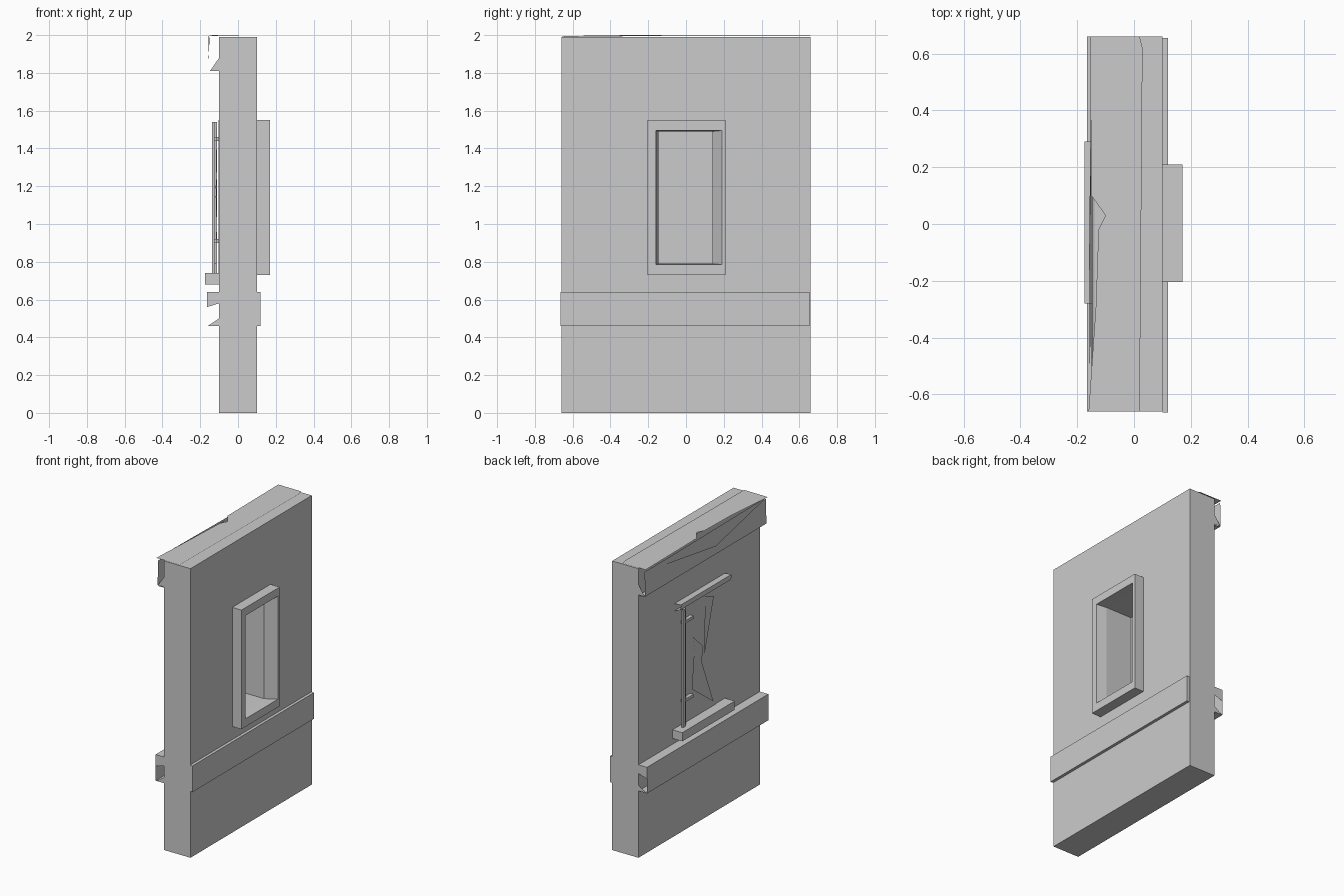
import bpy

if "Cube" in bpy.data.objects:
    bpy.data.objects.remove(bpy.data.objects["Cube"])


def mesh(name, verts, faces):
    m = bpy.data.meshes.new(name)
    m.from_pydata(verts, [], faces)
    m.update()
    o = bpy.data.objects.new(name, m)
    bpy.context.collection.objects.link(o)
    return o


def box(name, x0, x1, y0, y1, z0, z1):
    v = [(x, y, z) for x in (x0, x1) for y in (y0, y1) for z in (z0, z1)]
    return mesh(name, v, [(0, 1, 3, 2), (4, 6, 7, 5), (0, 4, 5, 1),
                          (2, 3, 7, 6), (0, 2, 6, 4), (1, 5, 7, 3)])


def ring(name, x0, x1, outer, inner0, inner1):
    """Rectangular slab facing x with a rectangular hole that may taper."""
    v = []
    for x, inn in ((x0, inner0), (x1, inner1)):
        for y0, y1, z0, z1 in (outer, inn):
            v += [(x, y0, z0), (x, y1, z0), (x, y1, z1), (x, y0, z1)]
    f = []
    for i in range(4):
        j = (i + 1) % 4
        f += [(8 + i, 8 + j, 12 + j, 12 + i), (j, i, 4 + i, 4 + j),
              (i, j, 8 + j, 8 + i), (4 + j, 4 + i, 12 + i, 12 + j)]
    return mesh(name, v, f)


def strip(name, profile, y0, y1):
    """Open shell: an xz profile swept along y."""
    n = len(profile)
    v = [(x, y, z) for y in (y0, y1) for x, z in profile]
    return mesh(name, v, [(i, i + 1, n + i + 1, n + i) for i in range(n - 1)])


def plate(name, pts):
    return mesh(name, pts, [tuple(range(len(pts)))])


# Wall slab with its window opening
hole = (-0.145, 0.14, 0.79, 1.49)
ring("wall", -0.1, 0.1, (-0.66, 0.66, 0, 1.99), hole, hole)

# Inside face: thin rail and projecting window surround
box("inner_rail", 0.1, 0.12, -0.665, 0.655, 0.46, 0.64)
ring("inner_window_surround", 0.1, 0.17, (-0.205, 0.21, 0.73, 1.55),
     hole, (-0.16, 0.19, 0.785, 1.495))

# Window pane, side bars and broken shards
box("window_pane", -0.104, -0.098, -0.17, 0.19, 0.74, 1.55)
for i, (x, y) in enumerate(((-0.138, 0.205), (-0.124, 0.175))):
    box(f"window_bar_{i}", x, x + 0.014, y, y + 0.022, 0.74, 1.54)
for i, z in enumerate((0.9, 1.44)):
    box(f"bar_link_{i}", -0.128, -0.104, 0.1, 0.205, z, z + 0.02)
shards = [((0.08, 1.3), (0.02, 0.97), (-0.02, 1.2)),
          ((0.06, 1.28), (0.1, 0.95), (-0.13, 0.78)),
          ((-0.05, 1.53), (-0.14, 1.5), (-0.03, 1.13))]
for i, s in enumerate(shards):
    plate(f"window_shard_{i}", [(-0.11 - 0.004 * k, y, z)
                                for k, (y, z) in enumerate(s)])

# Outside sill and hollow lintel
box("window_sill", -0.175, -0.1, -0.28, 0.29, 0.68, 0.74)
strip("window_lintel", [(-0.1, 1.6), (-0.15, 1.605), (-0.148, 1.57),
                        (-0.1, 1.55)], -0.28, 0.27)

# Outside rail: hollow shell with torn end caps
strip("outer_rail", [(-0.1, 0.64), (-0.165, 0.64), (-0.165, 0.46),
                     (-0.1, 0.46)], -0.66, 0.66)
for y, side in ((-0.66, "front"), (0.66, "back")):
    plate(f"rail_end_upper_{side}", [(-0.165, y, 0.56), (-0.1, y, 0.58),
                                     (-0.1, y, 0.64), (-0.165, y, 0.64)])
    plate(f"rail_end_lower_{side}", [(-0.16, y, 0.46), (-0.1, y, 0.46),
                                     (-0.1, y, 0.5)])

# Top cornice: hollow shell with a torn upper edge
strip("cornice_face", [(-0.147, 1.98), (-0.15, 1.81), (-0.14, 1.805),
                       (-0.1, 1.805)], -0.66, 0.66)
plate("cornice_top", [(0.02, -0.66, 1.996), (0.03, 0.62, 1.996),
                      (0.02, 0.66, 1.996), (-0.155, 0.66, 1.997),
                      (-0.15, 0.1, 1.997), (-0.1, 0.03, 1.998),
                      (-0.125, -0.02, 1.998), (-0.135, -0.3, 2.0),
                      (-0.16, -0.66, 1.995)])
for y in (-0.66, 0.66):
    plate("cornice_end", [(-0.148, y, 1.81), (-0.1, y, 1.81),
                          (-0.1, y, 1.88)])
plate("cornice_flap", [(-0.15, 0.66, 1.98), (-0.155, -0.66, 1.995),
                       (-0.158, -0.1, 1.87)])
